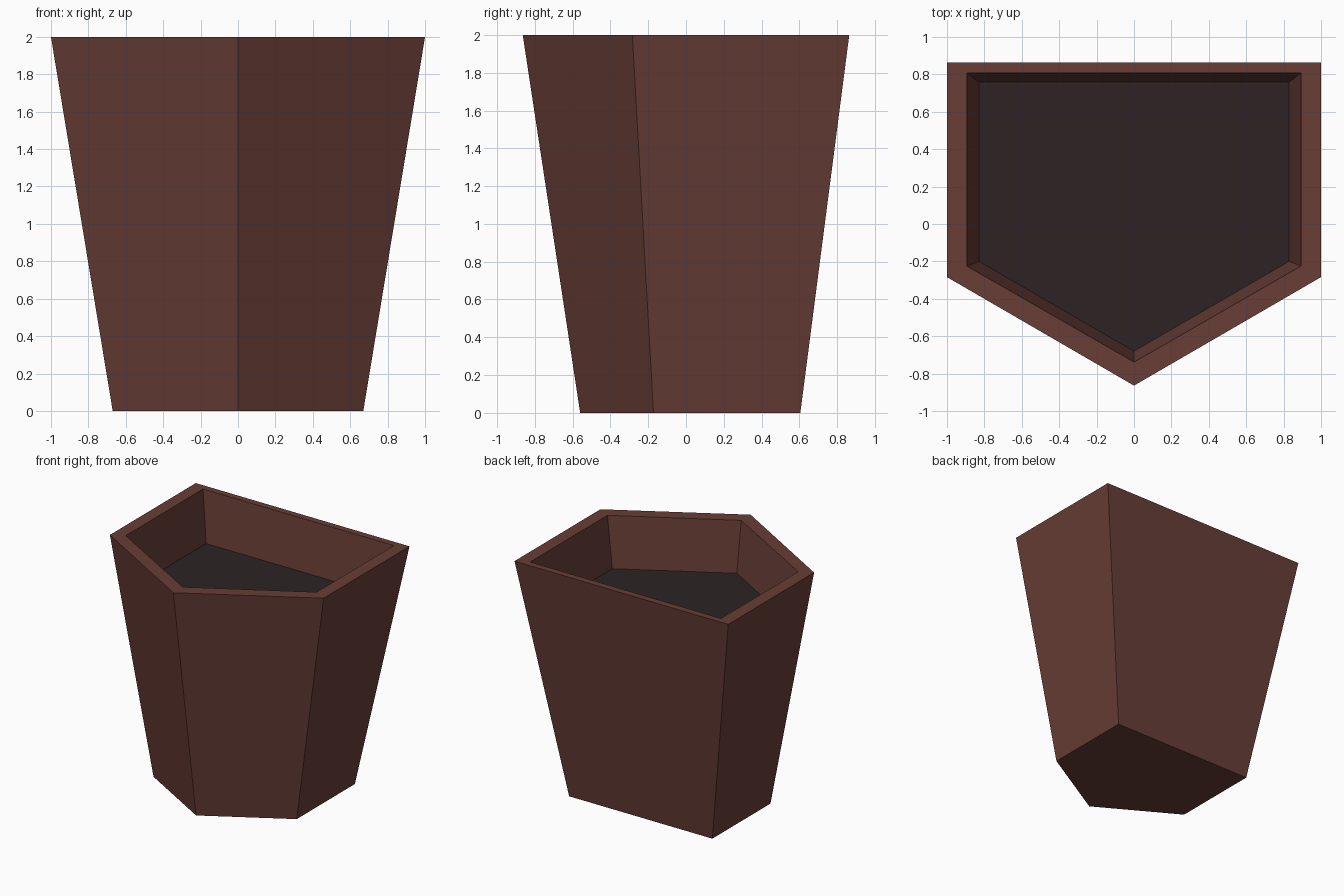
import bpy
import bmesh

cube = bpy.data.objects.get("Cube")
if cube:
    bpy.data.objects.remove(cube, do_unlink=True)


def make_material(name, color):
    mat = bpy.data.materials.new(name)
    mat.use_nodes = True
    mat.diffuse_color = (*color, 1)
    mat.node_tree.nodes["Principled BSDF"].inputs["Base Color"].default_value = (*color, 1)
    return mat


def pentagon(bm, half_width, back, shoulder, tip, z):
    """Ring of five corners: straight back and sides, pointed front."""
    outline = [(half_width, back), (-half_width, back),
               (-half_width, shoulder), (0, tip), (half_width, shoulder)]
    return [bm.verts.new((x, y, z)) for x, y in outline]


def build(name, rings, mat, close_start=False, close_end=False):
    """Join successive pentagon rings with flat walls."""
    bm = bmesh.new()
    loops = [pentagon(bm, *ring) for ring in rings]
    for low, high in zip(loops, loops[1:]):
        for i in range(len(low)):
            j = (i + 1) % len(low)
            bm.faces.new((low[i], low[j], high[j], high[i]))
    if close_start:
        bm.faces.new(loops[0])
    if close_end:
        bm.faces.new(loops[-1])
    bmesh.ops.recalc_face_normals(bm, faces=bm.faces)
    mesh = bpy.data.meshes.new(name)
    bm.to_mesh(mesh)
    bm.free()
    mesh.materials.append(mat)
    obj = bpy.data.objects.new(name, mesh)
    bpy.context.collection.objects.link(obj)
    return obj


clay = make_material("reddish brown clay", (0.138, 0.047, 0.037))
earth = make_material("dark soil", (0.026, 0.017, 0.017))

# Half width, back y, shoulder y, front tip y, height
base = (0.67, 0.605, -0.172, -0.56, 0)
outer_rim = (1, 0.864, -0.284, -0.864, 2)
inner_rim = (0.893, 0.808, -0.225, -0.738, 2)
soil_line = (0.829, 0.758, -0.2, -0.68, 1.575)
soil_bottom = (0.822, 0.752, -0.197, -0.674, 1.53)

# Tapered pot: base, outer walls, rim, inner walls and hidden floor
build("planter_pot", [base, outer_rim, inner_rim, soil_line, soil_bottom],
      clay, close_start=True, close_end=True)

# Soil surface filling the pot
build("soil", [soil_bottom, soil_line], earth, close_end=True)
# The soil sides would coincide with the pot walls, so keep only the top
soil = bpy.data.objects["soil"]
bm = bmesh.new()
bm.from_mesh(soil.data)
sides = [f for f in bm.faces if len(f.verts) == 4]
bmesh.ops.delete(bm, geom=sides, context="FACES")
for face in bm.faces:
    face.normal_update()
    if face.normal.z < 0:
        face.normal_flip()
bm.to_mesh(soil.data)
bm.free()
